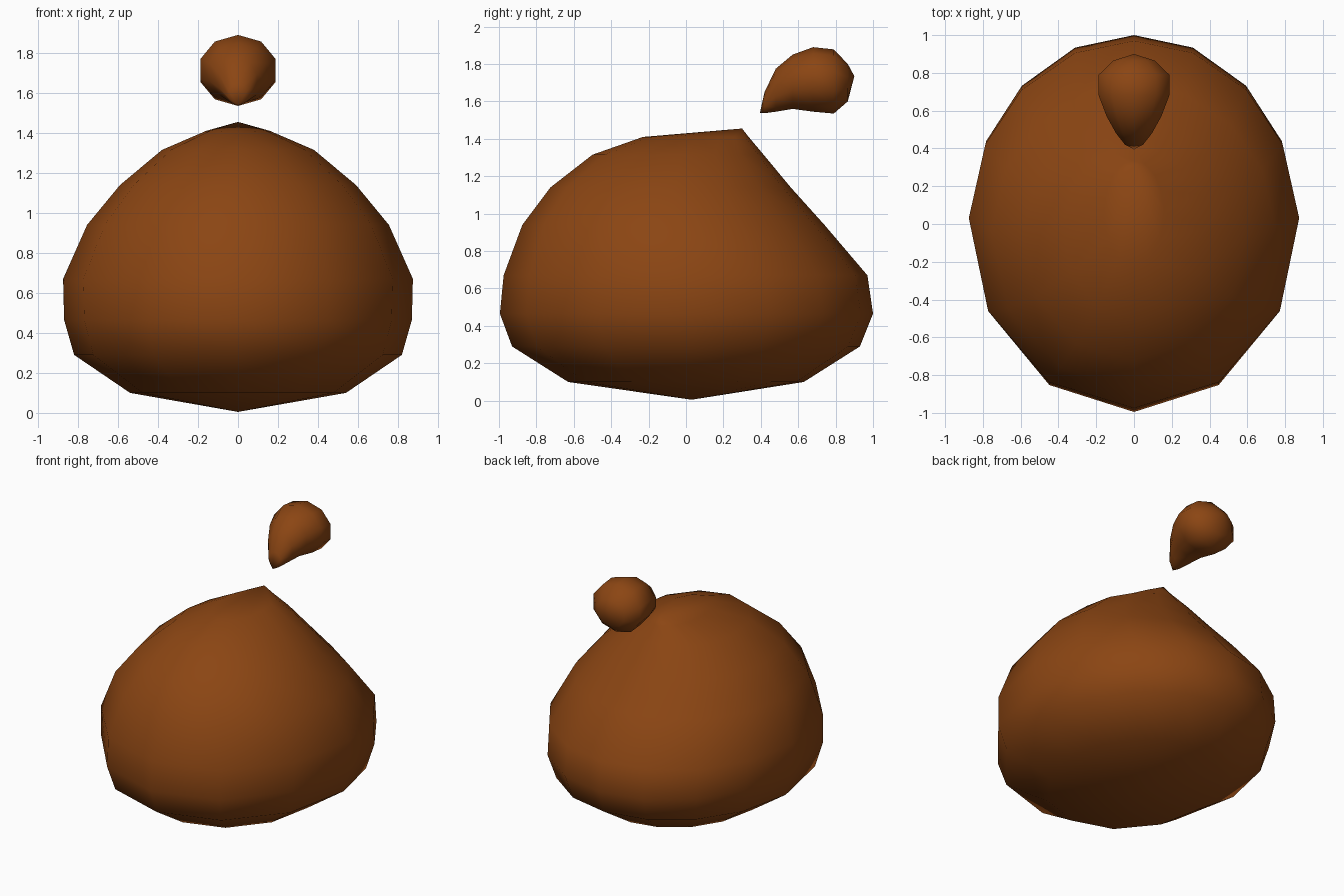
import bpy, bmesh
from math import sin, cos, radians
from mathutils import Vector

cube = bpy.data.objects.get("Cube")
if cube:
    bpy.data.objects.remove(cube, do_unlink=True)

brown = bpy.data.materials.new("warm_brown")
brown.use_nodes = True
colour = (0.258, 0.06, 0.0065, 1)
brown.diffuse_color = colour
brown.node_tree.nodes["Principled BSDF"].inputs["Base Color"].default_value = colour


def loft(name, start, rings, end):
    """Skin closed rings of points between two end points, smooth shaded."""
    bm = bmesh.new()
    loops = [[bm.verts.new(p) for p in ring] for ring in rings]
    n = len(loops[0])
    first, last = bm.verts.new(start), bm.verts.new(end)
    for i in range(n):
        j = (i + 1) % n
        bm.faces.new((first, loops[0][i], loops[0][j]))
        bm.faces.new((last, loops[-1][j], loops[-1][i]))
        for a, b in zip(loops, loops[1:]):
            bm.faces.new((a[i], a[j], b[j], b[i]))
    bmesh.ops.recalc_face_normals(bm, faces=bm.faces)
    for f in bm.faces:
        f.smooth = True
    mesh = bpy.data.meshes.new(name)
    bm.to_mesh(mesh)
    bm.free()
    mesh.materials.append(brown)
    obj = bpy.data.objects.new(name, mesh)
    bpy.context.collection.objects.link(obj)
    return obj


# Body: egg-shaped level rings leaning back to a peak
half = [0, 21, 43, 64, 88, 118, 149, 180]
angles = [radians(a) for a in half + [360 - a for a in half[-2:0:-1]]]
# height, front y, back y, half width
body_levels = [
    (0.10, -0.63, 0.63, 0.54), (0.29, -0.93, 0.93, 0.82),
    (0.465, -0.995, 1.0, 0.87), (0.67, -0.975, 0.97, 0.875),
    (0.94, -0.875, 0.74, 0.755), (1.14, -0.725, 0.56, 0.59),
    (1.315, -0.5, 0.415, 0.38), (1.41, -0.23, 0.335, 0.16)]
body_rings = [[Vector((w * sin(a), (f + b) / 2 + (b - f) / 2 * cos(a), z))
               for a in angles] for z, f, b, w in body_levels]
loft("body", (0, 0.03, 0.005), body_rings, (0, 0.3, 1.455))

# Floating drop: upright ten-sided rings from the pointed tip to the round back
# y, bottom z, top z, half width
drop_levels = [
    (0.42, 1.537, 1.65, 0.048), (0.48, 1.545, 1.775, 0.095),
    (0.57, 1.56, 1.85, 0.145), (0.68, 1.545, 1.89, 0.187),
    (0.79, 1.535, 1.878, 0.187), (0.865, 1.60, 1.80, 0.11)]
turns = [radians(36 * i) for i in range(10)]
drop_rings = [[Vector((w * sin(a) / sin(radians(72)), y,
                       (lo + hi) / 2 + (hi - lo) / 2 * cos(a)))
               for a in turns] for y, lo, hi, w in drop_levels]
loft("floating_drop", (0, 0.395, 1.537), drop_rings, (0, 0.9, 1.735))
